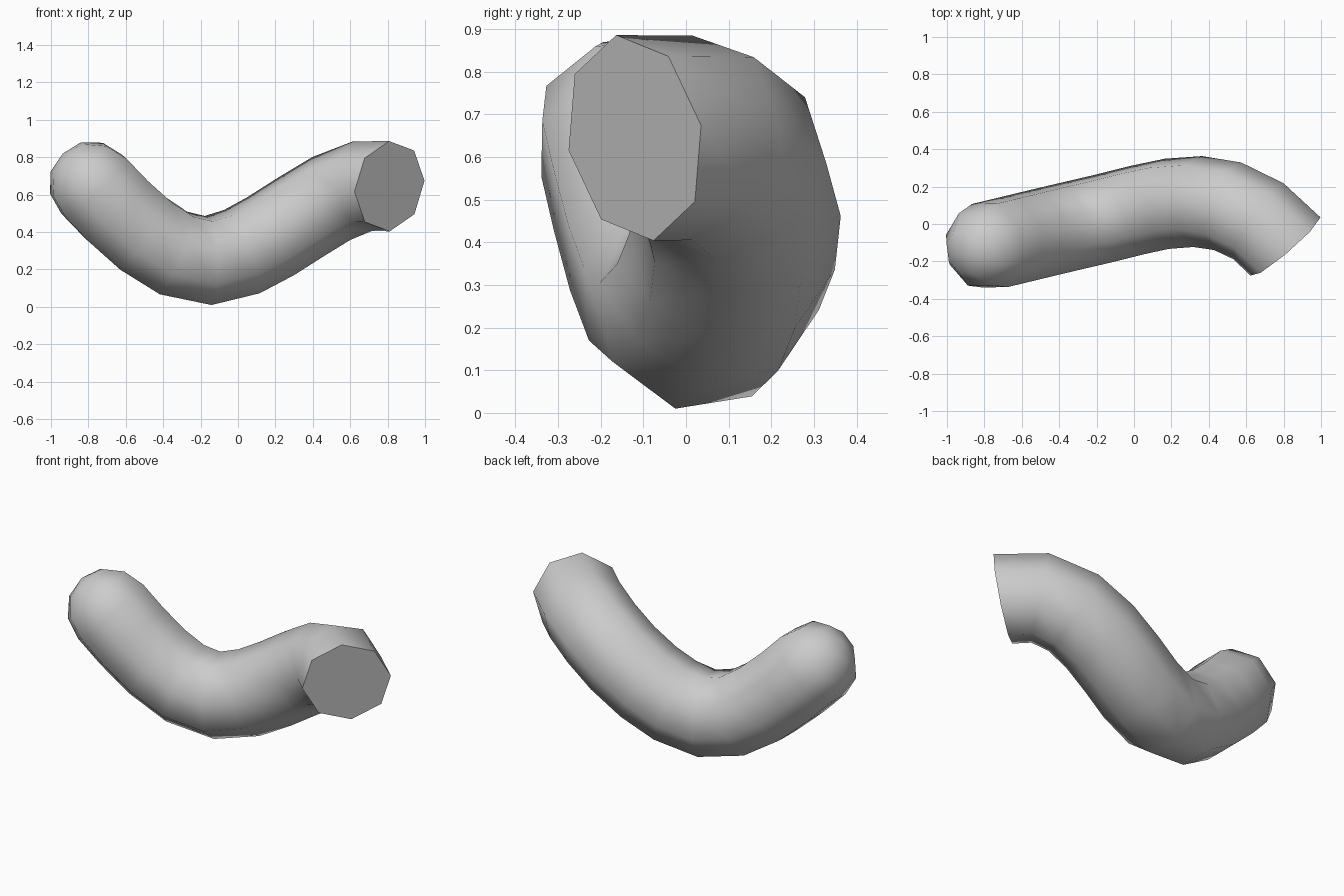
import bpy, bmesh, math
from mathutils import Vector

if "Cube" in bpy.data.objects:
    bpy.data.objects.remove(bpy.data.objects["Cube"])

SIDES = 8
RADIUS = 0.245

# Centre line, from the flat end to the rounded end
path = [Vector(p) for p in (
    (0.81, -0.12, 0.645), (0.665, 0.015, 0.645), (0.50, 0.095, 0.58),
    (0.34, 0.12, 0.483), (0.175, 0.108, 0.378), (0.02, 0.075, 0.295),
    (-0.16, 0.03, 0.248), (-0.345, -0.013, 0.288), (-0.505, -0.051, 0.39),
    (-0.65, -0.086, 0.52), (-0.77, -0.115, 0.645))]

# Direction of travel at each ring
tangents = [Vector((-0.645, 0.752, 0.133)).normalized()]
for a, b, c in zip(path, path[1:], path[2:]):
    tangents.append(((b - a).normalized() + (c - b).normalized()).normalized())
tangents.append((path[-1] - path[-2]).normalized())

bm = bmesh.new()


def add_ring(centre, up, tangent, radius):
    side = tangent.cross(up)
    return [bm.verts.new(centre + radius * (math.cos(t) * up + math.sin(t) * side))
            for t in (math.tau * i / SIDES for i in range(SIDES))]


# Swept rings, carrying the up direction along without twist
up = Vector((0, -0.185, 0.98))
up = (up - tangents[0] * up.dot(tangents[0])).normalized()
rings = []
for i, (p, t) in enumerate(zip(path, tangents)):
    if i:
        up = tangents[i - 1].rotation_difference(t) @ up
        up = (up - t * up.dot(t)).normalized()
    rings.append(add_ring(p, up, t, RADIUS))

# Domed end
for deg in (30, 60):
    a = math.radians(deg)
    rings.append(add_ring(p + t * RADIUS * math.sin(a), up, t, RADIUS * math.cos(a)))
pole = bm.verts.new(p + t * RADIUS)

# Skin, flat cap and dome tip
for r, s in zip(rings, rings[1:]):
    for i in range(SIDES):
        j = (i + 1) % SIDES
        bm.faces.new((r[i], r[j], s[j], s[i]))
for i in range(SIDES):
    bm.faces.new((rings[-1][i], rings[-1][(i + 1) % SIDES], pole))
bm.faces.new(rings[0][::-1])
bmesh.ops.recalc_face_normals(bm, faces=bm.faces)

mesh = bpy.data.meshes.new("curved_tube")
bm.to_mesh(mesh)
bm.free()
tube = bpy.data.objects.new("curved_tube", mesh)
bpy.context.collection.objects.link(tube)

# Smooth body, crisp rim at the flat end
bpy.context.view_layer.objects.active = tube
tube.select_set(True)
bpy.ops.object.shade_smooth_by_angle(angle=math.radians(65))
